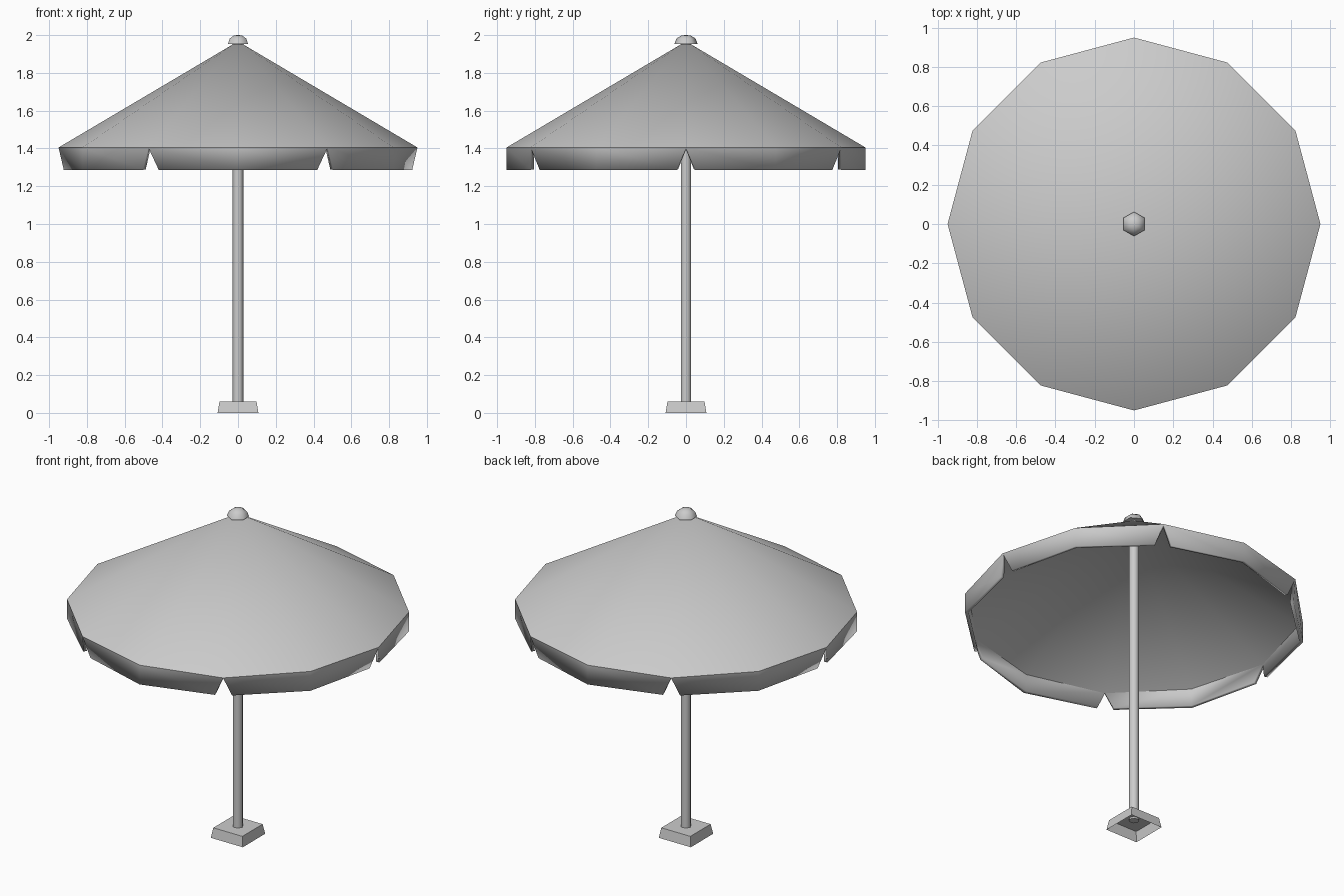
import bpy, bmesh
from math import sin, cos, radians
from mathutils import Vector

if "Cube" in bpy.data.objects:
    bpy.data.objects.remove(bpy.data.objects["Cube"])


def finish(name, bm, smooth=None):
    bmesh.ops.recalc_face_normals(bm, faces=bm.faces)
    me = bpy.data.meshes.new(name)
    bm.to_mesh(me)
    bm.free()
    ob = bpy.data.objects.new(name, me)
    bpy.context.collection.objects.link(ob)
    if smooth:
        bpy.ops.object.select_all(action='DESELECT')
        ob.select_set(True)
        bpy.context.view_layer.objects.active = ob
        bpy.ops.object.shade_smooth_by_angle(angle=radians(smooth))
    return ob


def lathe(name, profile, sides, start=0.0, cap_start=False, cap_end=False, smooth=None):
    # stack of (radius, z) rings around the z axis
    bm = bmesh.new()
    rings = [[bm.verts.new((r * cos(radians(start + 360 * i / sides)),
                            r * sin(radians(start + 360 * i / sides)), z))
              for i in range(sides)] for r, z in profile]
    for a, b in zip(rings, rings[1:]):
        for i in range(sides):
            j = (i + 1) % sides
            bm.faces.new((a[i], a[j], b[j], b[i]))
    if cap_start:
        bm.faces.new(rings[0])
    if cap_end:
        bm.faces.new(rings[-1])
    return finish(name, bm, smooth)


# canopy: twelve-sided cone with six hanging flaps, notched every 60 degrees
R, APEX, RIM, HEM, NOTCH = 0.95, 1.967, 1.405, 1.287, 0.055


def rim_point(i, z):
    return Vector((R * cos(radians(30 * i)), R * sin(radians(30 * i)), z))


bm = bmesh.new()
apex = bm.verts.new((0, 0, APEX))
rim = [bm.verts.new(rim_point(i, RIM)) for i in range(12)]
for i in range(12):
    bm.faces.new((apex, rim[i], rim[(i + 1) % 12]))
for i in range(0, 12, 2):
    p, q = rim_point(i, HEM), rim_point(i + 2, HEM)
    inset = (q - p).normalized() * NOTCH
    a, m, b = (bm.verts.new(v) for v in (p + inset, rim_point(i + 1, HEM), q - inset))
    bm.faces.new((rim[i], a, m, rim[i + 1]))
    bm.faces.new((rim[i + 1], m, b, rim[(i + 2) % 12]))
canopy = finish("canopy", bm, 40)
solid = canopy.modifiers.new("cloth_thickness", 'SOLIDIFY')
solid.thickness = 0.02
solid.offset = -1
solid.use_even_offset = True

# six-sided finial on top
lathe("top_cap", [(0.062, 1.953), (0.05, 1.982), (0.025, 1.998), (0.004, 2.0)],
      6, start=30, cap_start=True, cap_end=True, smooth=65)

# pole
lathe("pole", [(0.03, 0.05), (0.03, 1.955)], 6,
      cap_start=True, cap_end=True, smooth=65)

# tapered square foot, open underneath
k = 2 ** 0.5
lathe("base", [(0.108 * k, 0), (0.098 * k, 0.06)], 4, start=45, cap_end=True)
